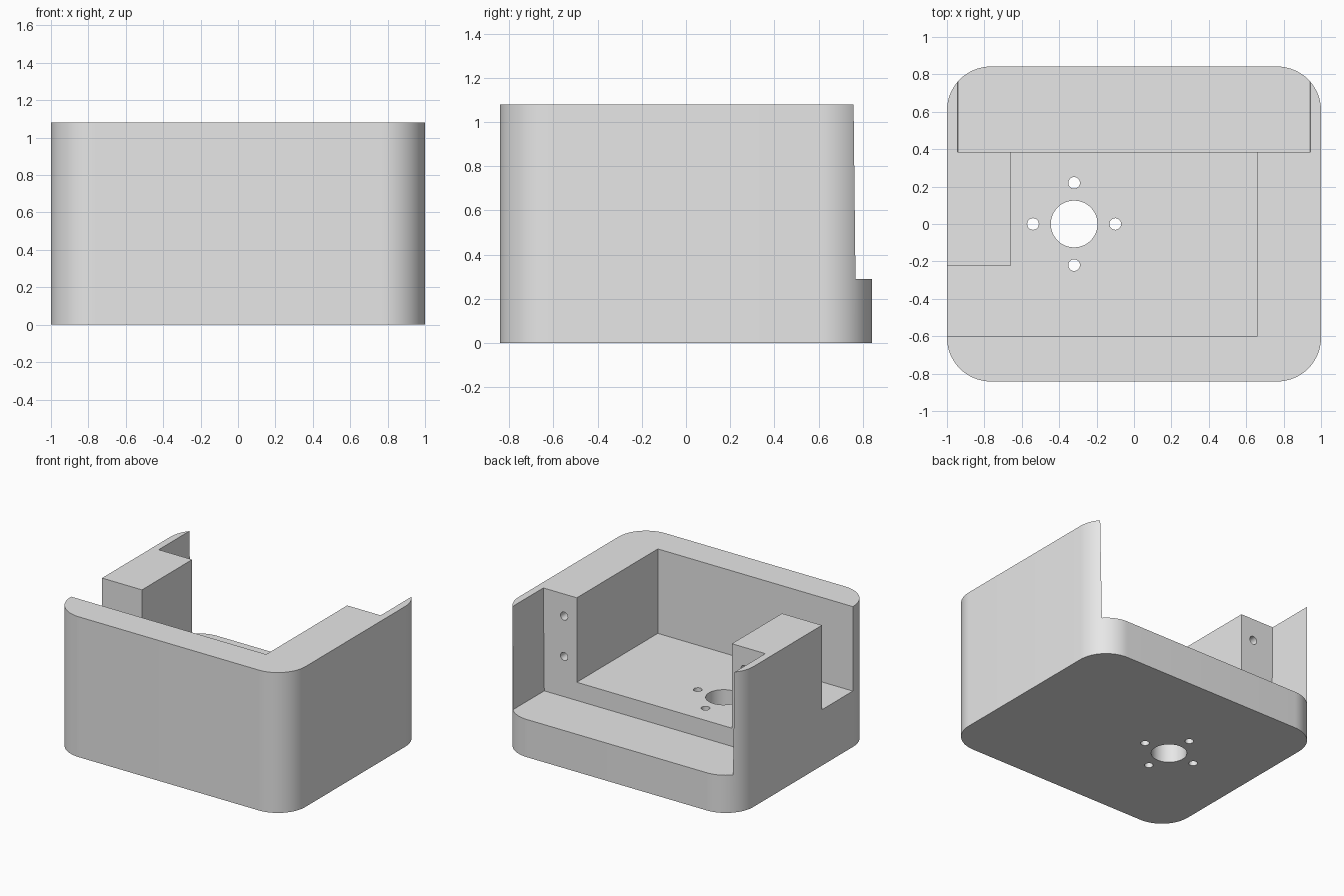
import bpy, bmesh, math
from mathutils import Matrix, Vector

old = bpy.data.objects.get("Cube")
if old:
    bpy.data.objects.remove(old, do_unlink=True)

HEIGHT, SHELF, FLOOR = 1.08, 0.29, 0.43
HALF_X, HALF_Y, RADIUS = 1.0, 0.842, 0.235
POST_BACK = 0.385

grey = bpy.data.materials.new("plain_grey")
grey.use_nodes = True
grey.diffuse_color = (0.8, 0.8, 0.8, 1)
grey.node_tree.nodes["Principled BSDF"].inputs["Base Color"].default_value = (0.8, 0.8, 0.8, 1)


def finish(bm, name):
    bmesh.ops.recalc_face_normals(bm, faces=bm.faces)
    mesh = bpy.data.meshes.new(name)
    bm.to_mesh(mesh)
    bm.free()
    mesh.materials.append(grey)
    obj = bpy.data.objects.new(name, mesh)
    bpy.context.collection.objects.link(obj)
    return obj


def prism(name, points, sweep):
    """Sweep a closed 3D outline along a vector."""
    bm = bmesh.new()
    face = bm.faces.new([bm.verts.new(p) for p in points])
    out = bmesh.ops.extrude_face_region(bm, geom=[face], use_keep_orig=True)
    bmesh.ops.translate(bm, vec=sweep,
                        verts=[g for g in out["geom"] if isinstance(g, bmesh.types.BMVert)])
    return finish(bm, name)


def drill(name, start, direction, depth, radius, sides=32):
    """Drill bit with a pointed tip, starting a little outside the surface."""
    bm = bmesh.new()
    length = depth + 0.1
    bmesh.ops.create_cone(bm, cap_ends=True, segments=sides, radius1=radius, radius2=radius,
                          depth=length, matrix=Matrix.Translation((0, 0, length / 2 - 0.1)))
    tip = [f for f in bm.faces if f.normal.z > 0.9]
    poked = bmesh.ops.poke(bm, faces=tip)
    poked["verts"][0].co.z += radius * 0.6
    turn = Vector(direction).to_track_quat("Z", "Y").to_matrix().to_4x4()
    bm.transform(Matrix.Translation(start) @ turn)
    return finish(bm, name)


# Rounded solid block
outline = []
for i, (sx, sy) in enumerate([(1, 1), (-1, 1), (-1, -1), (1, -1)]):
    for k in range(17):
        a = math.pi / 2 * (i + k / 16)
        outline.append((sx * (HALF_X - RADIUS) + RADIUS * math.cos(a),
                        sy * (HALF_Y - RADIUS) + RADIUS * math.sin(a), 0))
body = prism("enclosure_body", outline, (0, 0, HEIGHT))

cutters = []

# Rear opening above the shelf, widening slightly towards the top
low, high, top = 0.937, 0.946, HEIGHT + 0.1
cutters.append(prism("rear_opening", [(-low, POST_BACK, SHELF), (low, POST_BACK, SHELF),
                                      (high, POST_BACK, top), (-high, POST_BACK, top)], (0, 1, 0)))

# Main cavity with the side notch
cavity = [(-1.1, -0.6), (0.66, -0.6), (0.66, 0.5), (-0.66, 0.5), (-0.66, -0.225), (-1.1, -0.225)]
cutters.append(prism("cavity", [(x, y, FLOOR) for x, y in cavity], (0, 0, 1)))

# Shaft hole with four mounting holes through the floor
cx = -0.32
cutters.append(drill("shaft_hole", (cx, 0, 0), (0, 0, 1), 0.6, 0.125, 48))
for k in range(4):
    a = k * math.pi / 2
    cutters.append(drill("mount_hole", (cx + 0.22 * math.cos(a), 0.22 * math.sin(a), 0),
                         (0, 0, 1), 0.6, 0.031))

# Blind screw holes in the rim and in the rear faces of the posts
for side in (-1, 1):
    for x, y in ((0.875, 0.28), (0.755, -0.72)):
        cutters.append(drill("rim_screw_hole", (side * x, y, HEIGHT), (0, 0, -1), 0.25, 0.031))
    for z in (0.6, 0.91):
        cutters.append(drill("post_screw_hole", (side * 0.768, POST_BACK, z), (0, -1, 0), 0.25, 0.031))

bpy.context.view_layer.objects.active = body
for cutter in cutters:
    cutter.hide_render = True
    mod = body.modifiers.new(cutter.name, "BOOLEAN")
    mod.operation, mod.solver, mod.object = "DIFFERENCE", "EXACT", cutter
    bpy.ops.object.modifier_apply(modifier=mod.name)
    bpy.data.objects.remove(cutter, do_unlink=True)

bpy.ops.object.select_all(action="DESELECT")
body.select_set(True)
bpy.ops.object.shade_smooth_by_angle(angle=math.radians(30))
